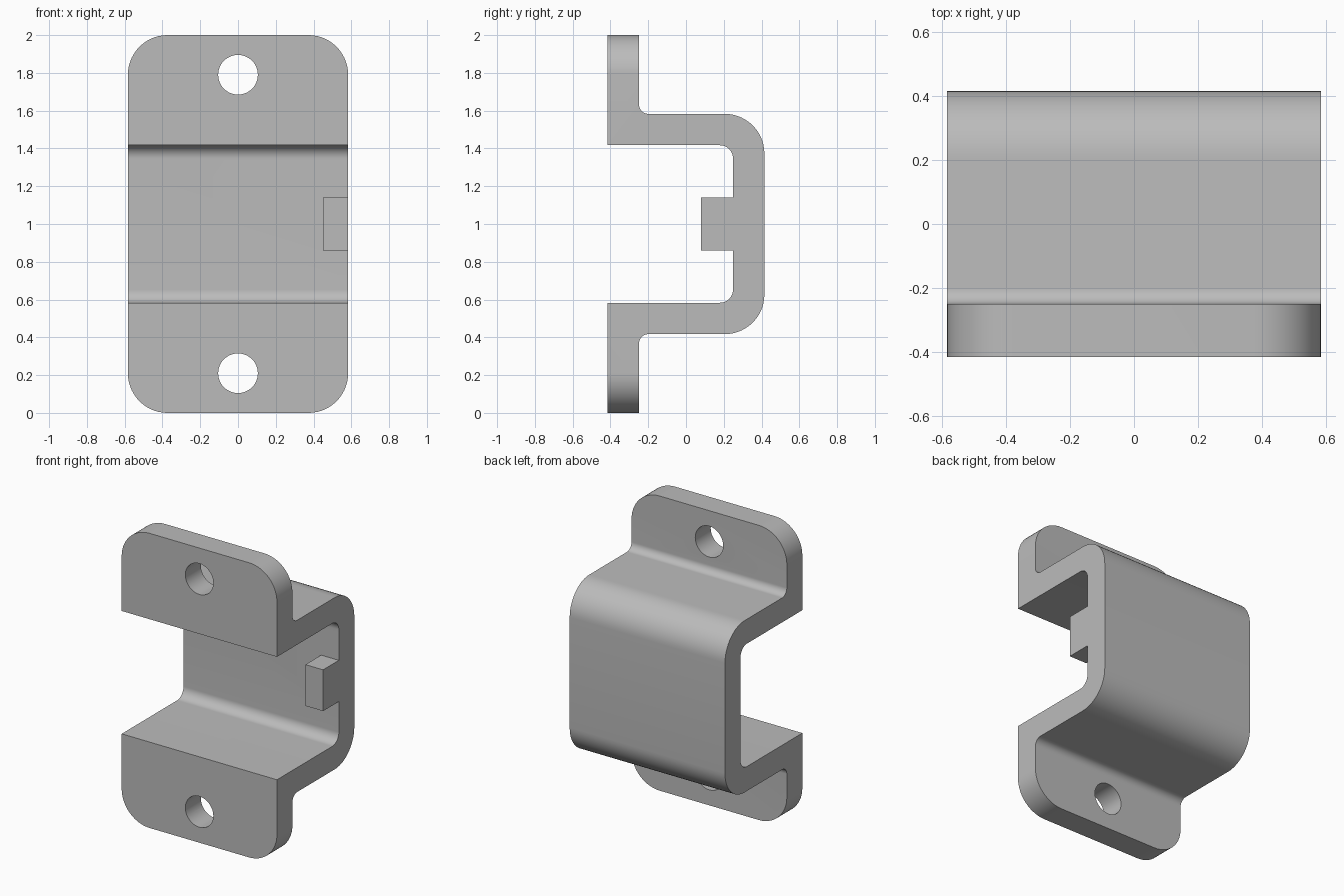
import bpy, bmesh, math
from mathutils import Vector

cube = bpy.data.objects.get("Cube")
if cube:
    bpy.data.objects.remove(cube, do_unlink=True)

HALF_W, HALF_D, HEIGHT, T = 0.583, 0.415, 2.0, 0.166

grey = bpy.data.materials.new("light grey")
grey.use_nodes = True
GREY = (0.5, 0.5, 0.5, 1)
grey.diffuse_color = GREY
grey.node_tree.nodes["Principled BSDF"].inputs["Base Color"].default_value = GREY


def rounded(corners, steps=14):
    """Replace each (u, v, radius) corner by a tangent arc."""
    out = []
    for i, (u, v, r) in enumerate(corners):
        p = Vector((u, v))
        if r == 0:
            out.append(p)
            continue
        a = (Vector(corners[i - 1][:2]) - p).normalized()
        b = (Vector(corners[(i + 1) % len(corners)][:2]) - p).normalized()
        # All corners are right angles
        for k in range(steps + 1):
            t = k / steps * math.pi / 2
            out.append(p + r * (a * (1 - math.sin(t)) + b * (1 - math.cos(t))))
    return out


def prism(name, outline, axis, start, end):
    """Extrude a closed outline along x (outline in y, z) or y (outline in x, z)."""
    bm = bmesh.new()
    place = (lambda p: (start, p.x, p.y)) if axis == "x" else (lambda p: (p.x, start, p.y))
    face = bm.faces.new([bm.verts.new(place(p)) for p in outline])
    ext = bmesh.ops.extrude_face_region(bm, geom=[face])
    move = Vector((end - start, 0, 0)) if axis == "x" else Vector((0, end - start, 0))
    bmesh.ops.translate(bm, vec=move, verts=[g for g in ext["geom"] if isinstance(g, bmesh.types.BMVert)])
    bmesh.ops.recalc_face_normals(bm, faces=bm.faces)
    mesh = bpy.data.meshes.new(name)
    bm.to_mesh(mesh)
    bm.free()
    mesh.materials.append(grey)
    obj = bpy.data.objects.new(name, mesh)
    bpy.context.collection.objects.link(obj)
    return obj


def combine(target, other, operation):
    """Apply a boolean and discard the helper."""
    mod = target.modifiers.new(operation, "BOOLEAN")
    mod.operation, mod.object, mod.solver = operation, other, "EXACT"
    bpy.context.view_layer.objects.active = target
    bpy.ops.object.modifier_apply(modifier=mod.name)
    bpy.data.objects.remove(other, do_unlink=True)


# Bent strap: upper half of the section, mirrored about mid height
MID, ARM = HEIGHT / 2, 0.583
front, back = -HALF_D, HALF_D
outer = [(front + T, MID, 0), (front + T, ARM, 0.05), (back, ARM, 0.21)]
outer[0] = (front + T, MID, 0)
inner = [(back - T, ARM - T, 0.07), (front, ARM - T, 0), (front, MID, 0)]
half = outer + inner
upper = [(y, MID + h, r) for y, h, r in half]
lower = [(y, MID - h, r) for y, h, r in half]
# Outer skin top to bottom, then inner skin bottom to top
section = upper[:3] + lower[2::-1] + lower[:2:-1] + upper[3:]
bracket = prism("bracket", rounded(section), "x", -HALF_W, HALF_W)

# Locating tab on the left edge of the inner wall
tab = prism("tab", rounded([(0.08, 0.86, 0), (0.3, 0.86, 0), (0.3, 1.14, 0), (0.08, 1.14, 0)]),
            "x", 0.45, HALF_W)
combine(bracket, tab, "UNION")

# Rounded flange corners
R = 0.21
plate = prism("corner_trim", rounded([(-HALF_W, 0, R), (HALF_W, 0, R), (HALF_W, HEIGHT, R),
                                      (-HALF_W, HEIGHT, R)]), "y", -0.6, 0.6)
combine(bracket, plate, "INTERSECT")

# Screw holes
for z in (R, HEIGHT - R):
    ring = [Vector((0.105 * math.cos(k * math.tau / 48), z + 0.105 * math.sin(k * math.tau / 48)))
            for k in range(48)]
    combine(bracket, prism("hole", ring, "y", -0.6, 0), "DIFFERENCE")

bpy.ops.object.select_all(action="DESELECT")
bracket.select_set(True)
bpy.context.view_layer.objects.active = bracket
bpy.ops.object.shade_smooth_by_angle(angle=math.radians(30))
